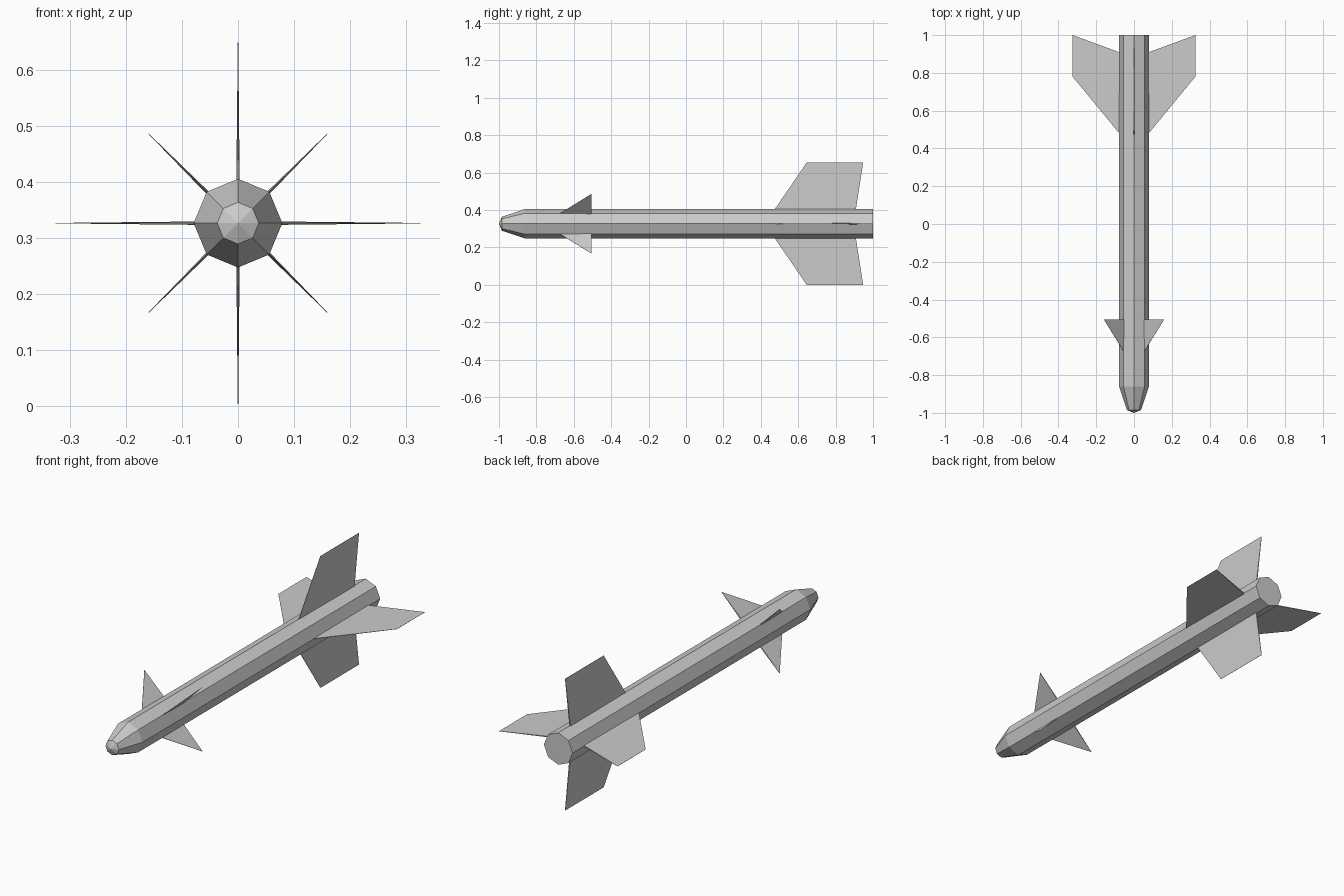
import bpy, bmesh
from math import cos, sin, pi
from mathutils import Matrix

if "Cube" in bpy.data.objects:
    bpy.data.objects.remove(bpy.data.objects["Cube"])

ZC = 0.3265   # height of the body axis
R = 0.079     # body radius


def finish(bm, name):
    bmesh.ops.recalc_face_normals(bm, faces=bm.faces)
    me = bpy.data.meshes.new(name)
    bm.to_mesh(me)
    bm.free()
    ob = bpy.data.objects.new(name, me)
    bpy.context.collection.objects.link(ob)
    return ob


def fuselage(name, profile, tip_y, sides=8):
    """Faceted tube from (y, radius) rings with a pointed front and flat back."""
    bm = bmesh.new()
    rings = [[bm.verts.new((r * cos(2 * pi * k / sides), y, ZC + r * sin(2 * pi * k / sides)))
              for k in range(sides)] for y, r in profile]
    tip = bm.verts.new((0, tip_y, ZC))
    for k in range(sides):
        j = (k + 1) % sides
        bm.faces.new((tip, rings[0][k], rings[0][j]))
        for a, b in zip(rings, rings[1:]):
            bm.faces.new((a[k], b[k], b[j], a[j]))
    bm.faces.new(rings[-1])
    return finish(bm, name)


def fin(name, outline, angle):
    """Thin tapered plate; outline points are (radius, y, half thickness)."""
    bm = bmesh.new()
    top = [bm.verts.new((r, y, t)) for r, y, t in outline]
    low = [bm.verts.new((r, y, -t)) for r, y, t in outline]
    bm.faces.new(top)
    bm.faces.new(low[::-1])
    n = len(outline)
    for i in range(n):
        j = (i + 1) % n
        bm.faces.new((top[i], low[i], low[j], top[j]))
    bm.transform(Matrix.Translation((0, 0, ZC)) @ Matrix.Rotation(-angle, 4, 'Y'))
    return finish(bm, name)


# Body with faceted nose
fuselage("body", [(-0.985, 0.037), (-0.86, R), (1.0, R)], -1.0)

# Tail fins: the side pair is swept further back than the upright pair
side_fin = [(0.074, 0.475, 0.0015), (0.325, 0.78, 0.0004),
            (0.325, 1.0, 0.0004), (0.074, 0.908, 0.003)]
upright_fin = [(0.074, 0.472, 0.0015), (0.3265, 0.645, 0.0004),
               (0.3265, 0.947, 0.0004), (0.074, 0.908, 0.003)]
for name, shape, ang in (("tail_fin_right", side_fin, 0), ("tail_fin_left", side_fin, pi),
                         ("tail_fin_top", upright_fin, pi / 2),
                         ("tail_fin_bottom", upright_fin, -pi / 2)):
    fin(name, shape, ang)

# Four small diagonal fins near the nose
nose_fin = [(0.074, -0.678, 0.0008), (0.226, -0.505, 0.0004), (0.074, -0.505, 0.003)]
for i in range(4):
    fin(f"nose_fin_{i + 1}", nose_fin, pi / 4 + i * pi / 2)
